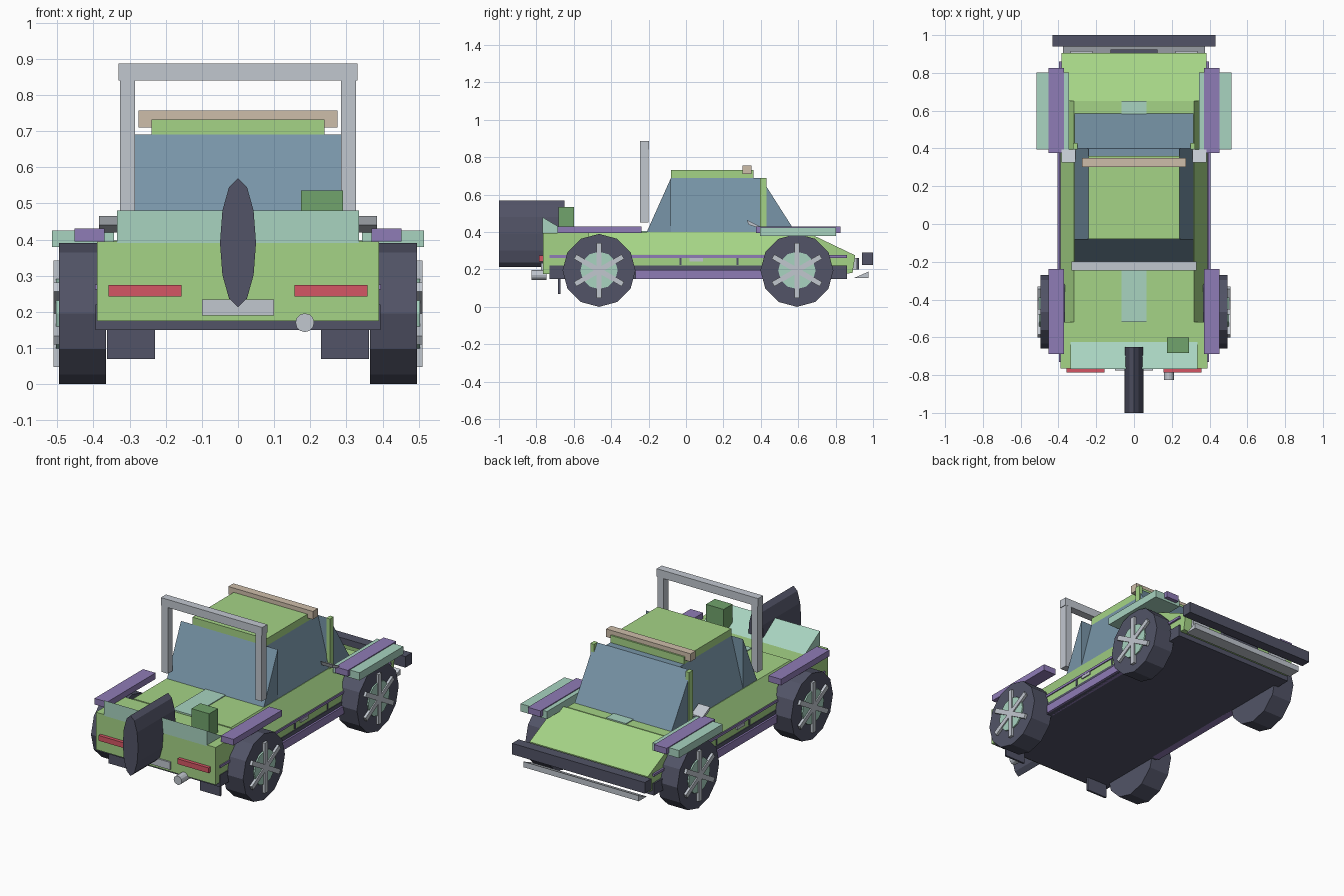
import bpy, bmesh, math
from mathutils import Matrix, Vector

if "Cube" in bpy.data.objects:
    bpy.data.objects.remove(bpy.data.objects["Cube"])


def material(name, r, g, b):
    m = bpy.data.materials.new(name)
    lin = [((c / 255 + 0.055) / 1.055) ** 2.4 for c in (r, g, b)]
    m.diffuse_color = (*lin, 1)
    m.use_nodes = True
    m.node_tree.nodes["Principled BSDF"].inputs["Base Color"].default_value = m.diffuse_color
    return m


GREEN = material("lime_green", 165, 212, 134)
DARK = material("charcoal", 82, 84, 103)
PURPLE = material("purple", 143, 124, 182)
TEAL = material("pale_teal", 168, 211, 192)
GREY = material("light_grey", 193, 199, 207)
GLASS = material("blue_glass", 120, 149, 168)
RED = material("red", 213, 86, 101)
BEIGE = material("beige", 206, 190, 170)
CAN = material("can_green", 113, 164, 108)


def finish(name, bm, mat):
    bmesh.ops.recalc_face_normals(bm, faces=bm.faces)
    me = bpy.data.meshes.new(name)
    bm.to_mesh(me)
    bm.free()
    me.materials.append(mat)
    ob = bpy.data.objects.new(name, me)
    bpy.context.collection.objects.link(ob)
    return ob


def prism(name, pts, axis, a, b, mat):
    """Extrude a yz profile along x, or an xz profile along y."""
    bm = bmesh.new()
    put = (lambda p, t: (t, p[0], p[1])) if axis == 'x' else (lambda p, t: (p[0], t, p[1]))
    ends = [[bm.verts.new(put(p, t)) for p in pts] for t in (a, b)]
    n = len(pts)
    for e in ends:
        bm.faces.new(e)
    for i in range(n):
        j = (i + 1) % n
        bm.faces.new((ends[0][i], ends[0][j], ends[1][j], ends[1][i]))
    return finish(name, bm, mat)


def box(name, x, y, z, mat):
    return prism(name, [(x[0], z[0]), (x[1], z[0]), (x[1], z[1]), (x[0], z[1])], 'y', *y, mat)


def pair(name, x, y, z, mat):
    """The same box on both sides."""
    box(name + "_right", x, y, z, mat)
    box(name + "_left", (-x[1], -x[0]), y, z, mat)


def cylinder(name, axis, centre, r, depth, mat, sides=12, squash=(1, 1, 1)):
    bm = bmesh.new()
    bmesh.ops.create_cone(bm, cap_ends=True, segments=sides, radius1=r, radius2=r, depth=depth)
    rot = Matrix.Rotation(math.pi / 2, 4, 'Y' if axis == 'x' else 'X')
    bmesh.ops.transform(bm, verts=bm.verts,
                        matrix=Matrix.Translation(centre) @ Matrix.Diagonal((*squash, 1)) @ rot)
    return finish(name, bm, mat)


# Body: square tail, slanted middle, sloping nose, floor
box("rear_body", (-.39, .39), (-.765, -.52), (.175, .395), GREEN)
prism("middle_body", [(-.39, .175), (.39, .175), (.39, .28), (.318, .4), (-.318, .4), (-.39, .28)],
      'y', -.52, .65, GREEN)
prism("nose", [(.65, .175), (.89, .18), (.905, .275), (.65, .397)], 'x', -.385, .385, GREEN)
box("chassis", (-.394, .394), (-.73, .86), (.15, .22), DARK)
box("centre_stripe", (-.065, .065), (-.52, .65), (.396, .405), TEAL)
prism("tail_wedge", [(-.768, .39), (-.768, .48), (-.62, .392)], 'x', -.335, .335, TEAL)

# Side trim
pair("sill", (.36, .405), (-.27, .41), (.15, .197), PURPLE)
pair("side_stripe", (.385, .396), (-.73, .86), (.262, .276), PURPLE)
pair("door_handle", (.385, .397), (.02, .09), (.243, .26), GREY)
for i, y in enumerate((-.03, .275)):
    pair(f"door_seam_{i}", (.385, .394), (y - .005, y + .005), (.225, .264), DARK)

# Cabin: sloped end glass and inward-leaning side glass
prism("rear_glass", [(-.21, .4), (-.08, .4), (-.08, .69)], 'x', -.315, .315, GLASS)
prism("side_glass", [(-.315, .4), (.315, .4), (.24, .69), (-.24, .69)], 'y', -.08, .4, GLASS)
prism("windshield", [(.4, .4), (.585, .4), (.4, .69)], 'x', -.315, .315, GLASS)
box("roof", (-.24, .24), (-.08, .36), (.688, .732), GREEN)
box("roof_light_bar", (-.275, .275), (.303, .35), (.71, .757), BEIGE)
pair("windshield_pillar", (.298, .322), (.395, .43), (.395, .69), GREEN)

# Roll bar
pair("roll_bar_post", (.285, .326), (-.245, -.2), (.45, .845), GREY)
box("roll_bar_top", (-.33, .33), (-.246, -.199), (.84, .887), GREY)

# Fenders
for label, y0, y1 in (("rear", -.688, -.238), ("front", .375, .825)):
    pair(label + "_fender", (.37, .452), (y0, y1), (.394, .43), PURPLE)
pair("front_fender_flare", (.343, .515), (.395, .802), (.38, .425), TEAL)

# Mirrors
for label, s in (("right", 1), ("left", -1)):
    prism("mirror_" + label, [(.325, .465), (.335, .44), (.395, .42), (.395, .43)],
          'x', s * .31, s * .385, GREY)

# Wheels with hubs and crossed spokes
for label, y in (("rear", -.465), ("front", .593)):
    for side, s in (("right", 1), ("left", -1)):
        tag = f"{label}_{side}"
        c = Vector((s * .43, y, .195))
        cylinder("tyre_" + tag, 'x', c, .195, .13, DARK)
        cylinder("hub_" + tag, 'x', (s * .493, y, .195), .1, .02, TEAL)
        bm = bmesh.new()
        for k in range(3):
            m = (Matrix.Translation((s * .498, y, .195)) @ Matrix.Rotation(k * math.pi / 3, 4, 'X')
                 @ Matrix.Diagonal((.024, .028, .295, 1)))
            bmesh.ops.create_cube(bm, size=1, matrix=m)
        finish("spokes_" + tag, bm, GREY)

# Tail equipment
cylinder("spare_wheel", 'y', (0, -.825, .391), .178, .35, DARK, squash=(.28, 1, 1))
box("fuel_can", (.175, .29), (-.682, -.6), (.39, .535), CAN)
pair("tail_light", (.156, .358), (-.785, -.76), (.243, .274), RED)
box("number_plate", (-.1, .1), (-.775, -.763), (.19, .234), GREY)
cylinder("exhaust_pipe", 'y', (.185, -.785, .17), .026, .08, GREY)
pair("mud_flap", (.23, .363), (-.684, -.672), (.07, .155), DARK)

# Front equipment
box("front_bumper", (-.432, .432), (.94, 1), (.225, .29), DARK)
box("grille", (-.125, .125), (.89, .925), (.2, .262), DARK)
pair("headlight", (.22, .335), (.885, .915), (.2, .26), GREY)
prism("skid_plate", [(.9, .155), (.975, .155), (.975, .188)], 'x', -.375, .375, GREY)
